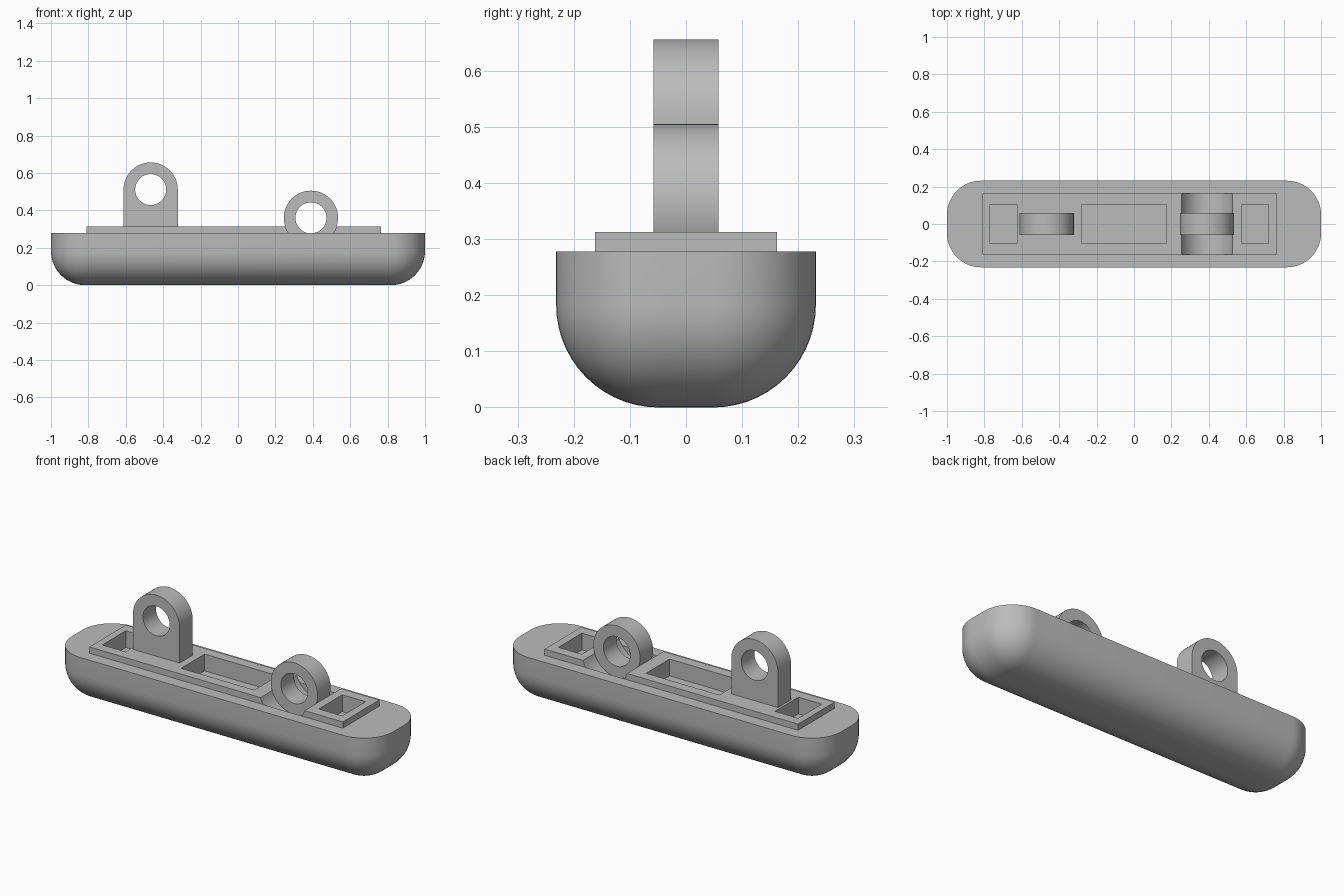
import bpy
import bmesh
from math import sin, cos, pi, radians

if "Cube" in bpy.data.objects:
    bpy.data.objects.remove(bpy.data.objects["Cube"])

# Single material
grey = bpy.data.materials.new("plain_grey")
grey.use_nodes = True
grey.diffuse_color = (0.5, 0.5, 0.5, 1)
grey.node_tree.nodes["Principled BSDF"].inputs["Base Color"].default_value = (0.5, 0.5, 0.5, 1)

TOP, DECK = 0.278, 0.313        # body rim and raised plate heights
RING, HOLE, LUG_Y = 0.145, 0.083, 0.058
PLATE_Y = 0.162


def make(name, bm):
    bmesh.ops.recalc_face_normals(bm, faces=bm.faces)
    mesh = bpy.data.meshes.new(name)
    bm.to_mesh(mesh)
    bm.free()
    mesh.materials.append(grey)
    obj = bpy.data.objects.new(name, mesh)
    bpy.context.collection.objects.link(obj)
    return obj


def prism(name, outline, half_y):
    """Extrude an x-z outline symmetrically along y."""
    bm = bmesh.new()
    front = [bm.verts.new((x, -half_y, z)) for x, z in outline]
    back = [bm.verts.new((x, half_y, z)) for x, z in outline]
    bm.faces.new(front)
    bm.faces.new(back)
    for i in range(len(front)):
        j = (i + 1) % len(front)
        bm.faces.new((front[i], front[j], back[j], back[i]))
    return make(name, bm)


def box(name, x0, x1, half_y, z0, z1):
    return prism(name, [(x0, z0), (x1, z0), (x1, z1), (x0, z1)], half_y)


def arc(x, z, r, sweep=2 * pi, n=64):
    count = n if sweep >= 2 * pi else n + 1
    return [(x + r * cos(sweep * i / n), z + r * sin(sweep * i / n)) for i in range(count)]


def combine(obj, tool, operation):
    mod = obj.modifiers.new("combine", "BOOLEAN")
    mod.operation = operation
    mod.solver = "EXACT"
    mod.object = tool
    bpy.context.view_layer.objects.active = obj
    bpy.ops.object.modifier_apply(modifier=mod.name)
    bpy.data.objects.remove(tool)


def smooth(obj):
    bpy.ops.object.select_all(action="DESELECT")
    obj.select_set(True)
    bpy.context.view_layer.objects.active = obj
    bpy.ops.object.shade_smooth_by_angle(angle=radians(30))


# Body: block with every edge rounded except the top rim
bm = bmesh.new()
bmesh.ops.create_cube(bm, size=1)
for v in bm.verts:
    v.co = (v.co.x * 2, v.co.y * 0.463, (v.co.z + 0.5) * TOP)
edges = [e for e in bm.edges if min(v.co.z for v in e.verts) < 0.01]
bmesh.ops.bevel(bm, geom=edges, offset=0.183, offset_type="OFFSET",
                segments=14, profile=0.5, affect="EDGES")
body = make("body", bm)

# Raised plate, then the pockets and the round saddle sunk into it
combine(body, box("plate", -0.81, 0.765, PLATE_Y, 0.2, DECK), "UNION")
for x0, x1 in ((-0.77, -0.625), (-0.28, 0.175), (0.575, 0.72)):
    combine(body, box("pocket", x0, x1, 0.104, DECK - 0.094, 0.5), "DIFFERENCE")
ring_x, ring_z = 0.39, 0.36
combine(body, prism("saddle", arc(ring_x, ring_z, RING), PLATE_Y), "DIFFERENCE")
smooth(body)

# Tall lug with a rounded head
lug_x, lug_z = -0.467, 0.511
outline = arc(lug_x, lug_z, RING, pi, 32) + [(lug_x - RING, DECK), (lug_x + RING, DECK)]
tall_lug = prism("tall_lug", outline, LUG_Y)
combine(tall_lug, prism("bore", arc(lug_x, lug_z, HOLE), 0.2), "DIFFERENCE")
smooth(tall_lug)

# Low ring resting in the saddle
low_ring = prism("low_ring", arc(ring_x, ring_z, RING), LUG_Y)
combine(low_ring, prism("bore", arc(ring_x, ring_z, HOLE), 0.2), "DIFFERENCE")
smooth(low_ring)
